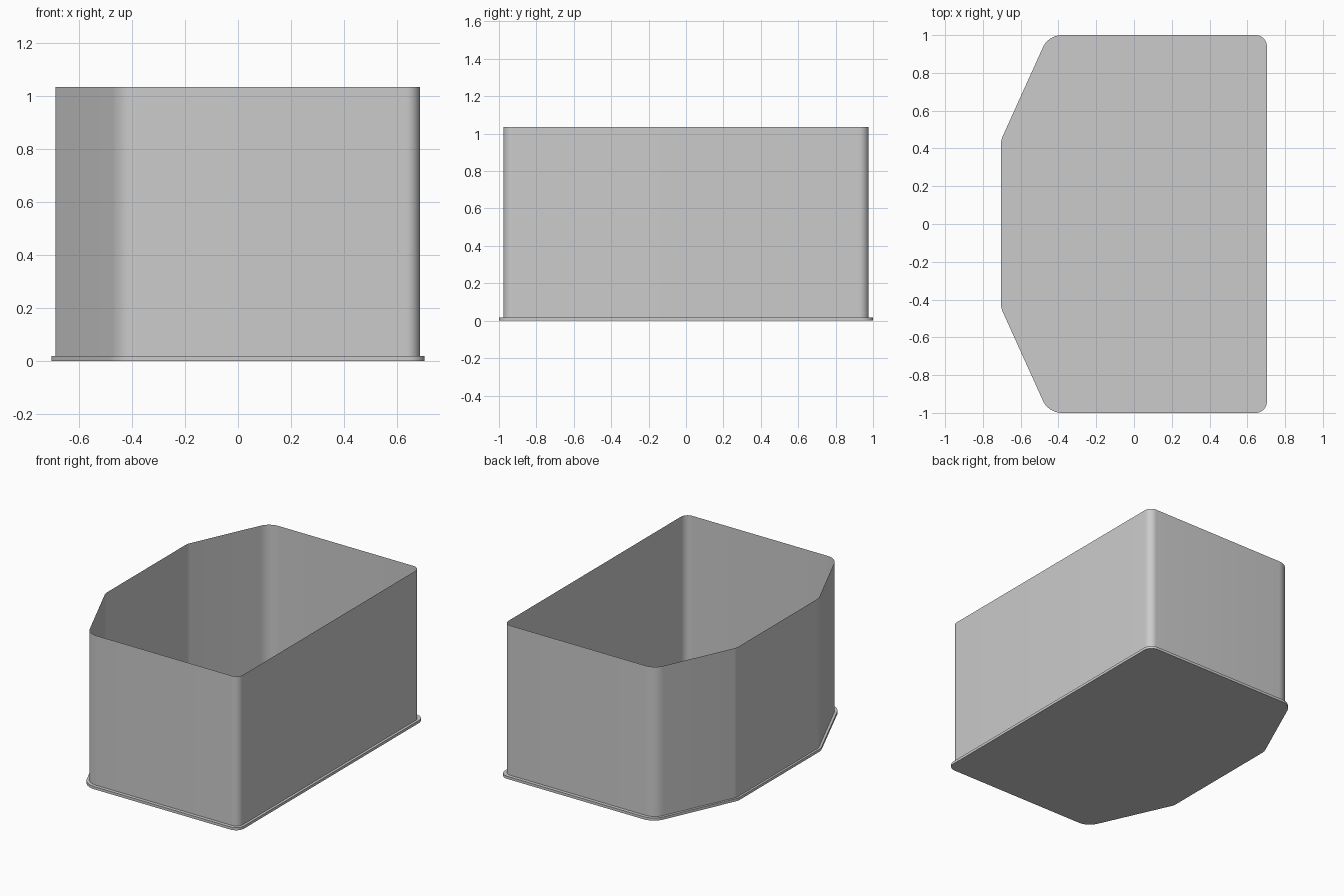
import bpy, bmesh
from math import tan
from mathutils import Vector

if "Cube" in bpy.data.objects:
    bpy.data.objects.remove(bpy.data.objects["Cube"])


def rounded_outline(half, steps=8):
    """Mirror half-profile corners (x, y, radius) across y = 0 and fillet them."""
    pts = half + [(x, -y, r) for x, y, r in reversed(half)]
    out = []
    for i, (x, y, r) in enumerate(pts):
        p = Vector((x, y))
        a = (Vector(pts[i - 1][:2]) - p).normalized()
        b = (Vector(pts[(i + 1) % len(pts)][:2]) - p).normalized()
        ang = a.angle(b)
        t = r / tan(ang / 2)
        start, end = p + a * t, p + b * t
        centre = p + (a + b).normalized() * (t * t + r * r) ** 0.5
        for k in range(steps + 1):
            v = start.lerp(end, k / steps) - centre
            out.append(centre + v.normalized() * r)
    return out


def extruded(name, outline, z0, z1, capped):
    bm = bmesh.new()
    low = [bm.verts.new((p.x, p.y, z0)) for p in outline]
    high = [bm.verts.new((p.x, p.y, z1)) for p in outline]
    n = len(outline)
    for i in range(n):
        j = (i + 1) % n
        bm.faces.new((low[i], low[j], high[j], high[i]))
    if capped:
        bm.faces.new(low[::-1])
        bm.faces.new(high)
    me = bpy.data.meshes.new(name)
    bm.to_mesh(me)
    bm.free()
    ob = bpy.data.objects.new(name, me)
    bpy.context.collection.objects.link(ob)
    bpy.ops.object.select_all(action='DESELECT')
    ob.select_set(True)
    bpy.context.view_layer.objects.active = ob
    bpy.ops.object.shade_smooth_by_angle(angle=0.6)
    return ob


# Flat base plate with a narrow lip outside the wall
plate = rounded_outline([(0.704, 1.0, 0.06), (-0.453, 1.0, 0.11), (-0.704, 0.445, 0.1)])
extruded("base_plate", plate, 0.0, 0.018, True)

# Thin upright wall, open at the top
wall = rounded_outline([(0.687, 0.977, 0.05), (-0.445, 0.977, 0.1), (-0.69, 0.44, 0.09)])
extruded("wall", wall, 0.018, 1.035, False)
